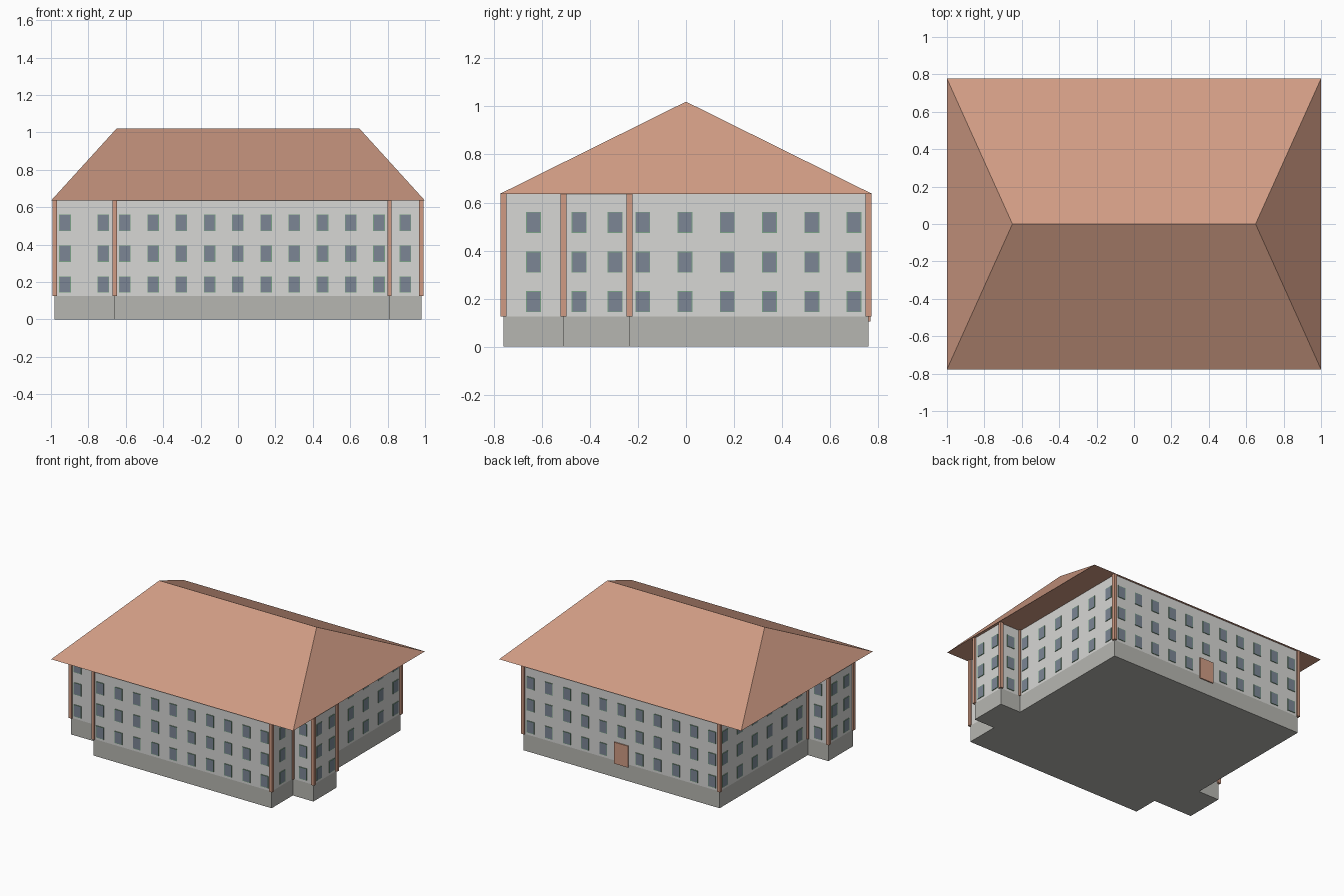
import bpy, bmesh, math
from mathutils import Matrix

cube = bpy.data.objects.get("Cube")
if cube:
    bpy.data.objects.remove(cube, do_unlink=True)


def material(name, r, g, b):
    mat = bpy.data.materials.new(name)
    mat.use_nodes = True
    mat.diffuse_color = (r, g, b, 1)
    mat.node_tree.nodes["Principled BSDF"].inputs["Base Color"].default_value = (r, g, b, 1)
    return mat


PLASTER = material("pale plaster", 0.68, 0.68, 0.66)
STONE = material("grey plinth", 0.47, 0.47, 0.44)
TILE = material("terracotta", 0.63, 0.33, 0.23)
GLASS = material("blue grey glass", 0.20, 0.24, 0.30)
FRAME = material("green frame", 0.20, 0.37, 0.25)


def finish(name, bm, *mats):
    bmesh.ops.recalc_face_normals(bm, faces=bm.faces)
    mesh = bpy.data.meshes.new(name)
    bm.to_mesh(mesh)
    bm.free()
    for mat in mats:
        mesh.materials.append(mat)
    obj = bpy.data.objects.new(name, mesh)
    bpy.context.collection.objects.link(obj)
    return obj


def prism(name, outline, low, high, mat):
    bm = bmesh.new()
    base = bm.faces.new([bm.verts.new((x, y, low)) for x, y in outline])
    top = bmesh.ops.extrude_face_region(bm, geom=[base], use_keep_orig=True)
    verts = [v for v in top["geom"] if isinstance(v, bmesh.types.BMVert)]
    bmesh.ops.translate(bm, verts=verts, vec=(0, 0, high - low))
    return finish(name, bm, mat)


def add_box(bm, size, matrix):
    made = bmesh.ops.create_cube(bm, size=1, matrix=matrix @ Matrix.Diagonal((*size, 1)))
    return {f for v in made["verts"] for f in v.link_faces}


# Stepped footprint with a shallow bay on each side
FOOTPRINT = [(-0.81, 0.76), (-0.81, -0.28), (-0.98, -0.28), (-0.98, -0.57),
             (-0.66, -0.57), (-0.66, -0.76), (0.81, -0.76), (0.81, -0.51),
             (0.98, -0.51), (0.98, -0.235), (0.81, -0.235), (0.81, 0.76)]
EAVES, PLINTH = 0.635, 0.125
prism("plinth", FOOTPRINT, 0, PLINTH, STONE)
prism("walls", FOOTPRINT, PLINTH, EAVES, PLASTER)

# Posts on the corners
bm = bmesh.new()
for x, y in FOOTPRINT:
    place = Matrix.Translation((x, y, (EAVES + PLINTH) / 2))
    add_box(bm, (0.024, 0.024, EAVES - PLINTH), place)
finish("corner_posts", bm, TILE)

# Hipped roof
bm = bmesh.new()
eave = [bm.verts.new((x, y, EAVES)) for x, y in
        [(-1, -0.777), (1, -0.777), (1, 0.777), (-1, 0.777)]]
ridge = [bm.verts.new((x, 0, 1.02)) for x in (-0.65, 0.65)]
a, b, c, d = eave
for face in ((a, b, c, d), (a, b, ridge[1], ridge[0]), (b, c, ridge[1]),
             (c, d, ridge[0], ridge[1]), (d, a, ridge[0])):
    bm.faces.new(face)
finish("hipped_roof", bm, TILE)


# Windows: framed panes repeated over three storeys
def windows(name, turn, spots, skip_ground=()):
    bm = bmesh.new()
    rot = Matrix.Rotation(math.radians(turn), 4, "Z")
    out = rot.to_3x3() @ Matrix(((0, 0, 0), (0, 0, -1), (0, 0, 0))).col[2]
    for i, (x, y) in enumerate(spots):
        for floor in range(3):
            if floor == 0 and i in skip_ground:
                continue
            place = Matrix.Translation((x, y, 0.187 + 0.165 * floor)) @ rot
            faces = add_box(bm, (0.062, 0.01, 0.088), place)
            bm.normal_update()
            front = max(faces, key=lambda f: f.normal.dot(out))
            bmesh.ops.inset_individual(bm, faces=[front], thickness=0.005)
            front.material_index = 1
    return finish(name, bm, FRAME, GLASS)


front = [(-0.605 + 0.151 * i, -0.76) for i in range(10)]
front += [(-0.925, -0.57), (-0.72, -0.57), (0.895, -0.51)]
windows("front_windows", 0, front)

side = [-0.18 + 0.176 * i for i in range(6)]
left = [(0.81, y) for y in side + [-0.635]] + [(0.98, -0.445), (0.98, -0.295)]
windows("left_windows", 90, left)

right = [(-0.81, y) for y in side] + [(-0.98, -0.35), (-0.98, -0.49), (-0.66, -0.665)]
windows("right_windows", -90, right)

back = [(-0.75 + 0.15 * i, 0.76) for i in range(11)]
back += [(0.895, -0.235), (-0.895, -0.28)]
windows("back_windows", 180, back, skip_ground=(5,))

# Back door
bm = bmesh.new()
add_box(bm, (0.115, 0.016, 0.16), Matrix.Translation((0, 0.76, 0.185)))
finish("back_door", bm, TILE)
